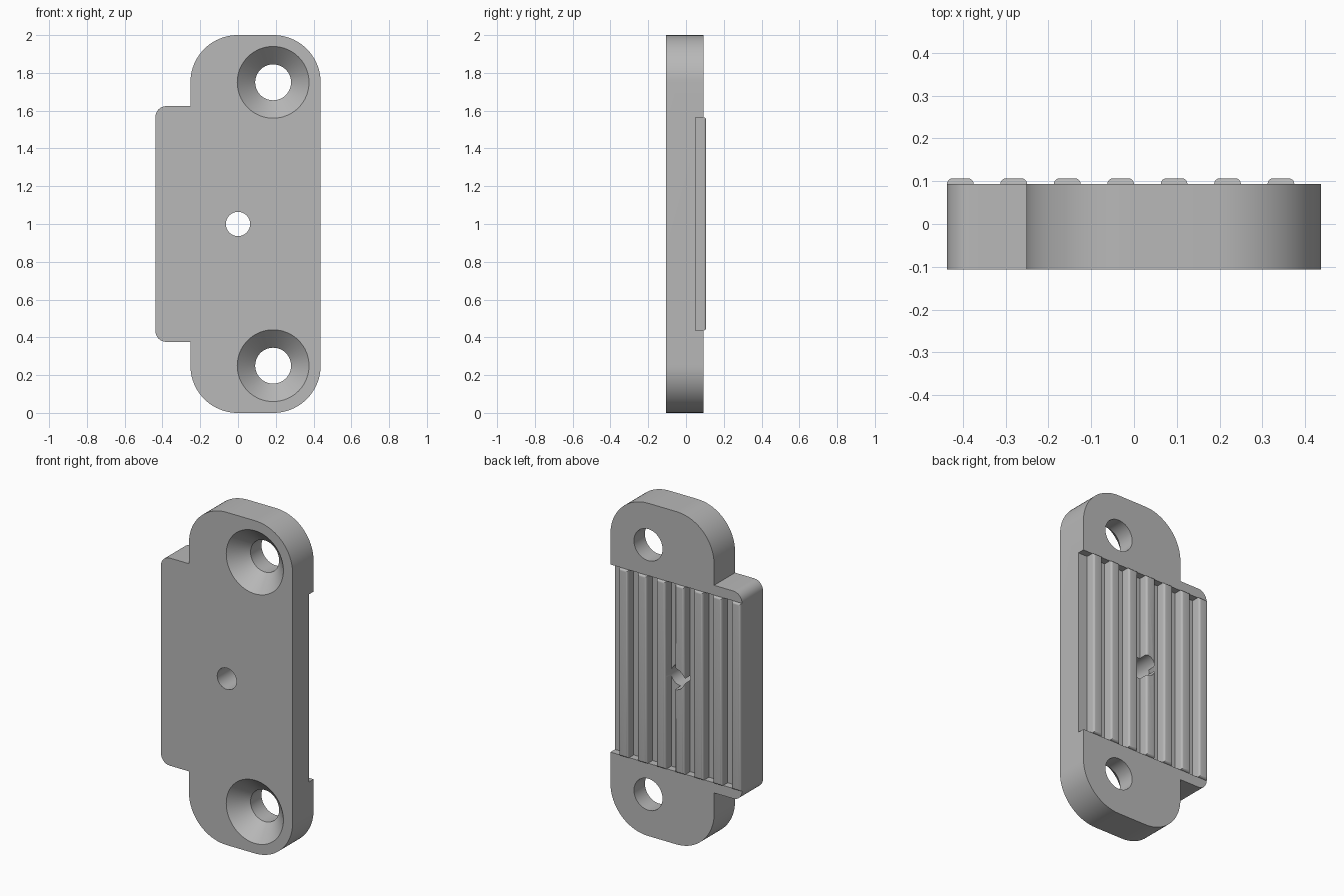
import bpy, bmesh
from math import cos, sin, pi, radians

if "Cube" in bpy.data.objects:
    bpy.data.objects.remove(bpy.data.objects["Cube"], do_unlink=True)

grey = bpy.data.materials.new("plain grey")
grey.use_nodes = True
colour = (0.48, 0.48, 0.48, 1)
grey.diffuse_color = colour
grey.node_tree.nodes["Principled BSDF"].inputs["Base Color"].default_value = colour

FRONT, BACK, FLOOR, RIB_TOP = -0.106, 0.093, 0.05, 0.107
LEFT, RIGHT, SHOULDER = 0.4375, -0.4375, -0.252
LOW, HIGH = 0.437, 1.565          # vertical limits of the ribbed recess


def make_object(name, bm):
    bmesh.ops.recalc_face_normals(bm, faces=bm.faces)
    mesh = bpy.data.meshes.new(name)
    bm.to_mesh(mesh)
    bm.free()
    mesh.materials.append(grey)
    obj = bpy.data.objects.new(name, mesh)
    bpy.context.collection.objects.link(obj)
    return obj


def box(name, x0, x1, y0, y1, z0, z1, top_round=0):
    bm = bmesh.new()
    bmesh.ops.create_cube(bm, size=1)
    for v in bm.verts:
        v.co = (x1 if v.co.x > 0 else x0, y1 if v.co.y > 0 else y0, z1 if v.co.z > 0 else z0)
    if top_round:
        edges = [e for e in bm.edges if all(abs(v.co.y - y1) < 1e-5 for v in e.verts)]
        bmesh.ops.bevel(bm, geom=edges, offset=top_round, segments=5, profile=0.5, affect='EDGES')
    return make_object(name, bm)


def lathe(name, cx, cz, profile, sides=64):
    """Solid of revolution along y; profile is a list of (y, radius)."""
    bm = bmesh.new()
    rings = [[bm.verts.new((cx + r * cos(2 * pi * i / sides), y, cz + r * sin(2 * pi * i / sides)))
              for i in range(sides)] for y, r in profile]
    for a, b in zip(rings, rings[1:]):
        for i in range(sides):
            j = (i + 1) % sides
            bm.faces.new((a[i], a[j], b[j], b[i]))
    bm.faces.new(rings[0])
    bm.faces.new(rings[-1])
    return make_object(name, bm)


def cut(obj, cutters):
    for c in cutters:
        m = obj.modifiers.new("cut", 'BOOLEAN')
        m.operation = 'DIFFERENCE'
        m.solver = 'EXACT'
        m.object = c
    bpy.context.view_layer.update()
    graph = bpy.context.evaluated_depsgraph_get()
    mesh = bpy.data.meshes.new_from_object(obj.evaluated_get(graph))
    obj.modifiers.clear()
    obj.data = mesh


def arc(cx, cz, r, start, steps):
    return [(cx + r * cos(radians(start + 90 * i / steps)),
             cz + r * sin(radians(start + 90 * i / steps))) for i in range(steps + 1)]


# Plate outline: upper half, mirrored about mid height
R, r = 0.25, 0.058
upper = arc(LEFT - R, 2 - R, R, 0, 20) + arc(SHOULDER + R, 2 - R, R, 90, 20)
upper += [(SHOULDER, 1.624)] + arc(RIGHT + r, 1.624 - r, r, 90, 8)
outline = upper + [(x, 2 - z) for x, z in reversed(upper)]
bm = bmesh.new()
face = bm.faces.new([bm.verts.new((x, FRONT, z)) for x, z in outline])
extruded = bmesh.ops.extrude_face_region(bm, geom=[face])
for v in extruded["geom"]:
    if isinstance(v, bmesh.types.BMVert):
        v.co.y = BACK
plate = make_object("plate", bm)

# Recess, countersunk screw holes and centre hole
recess = box("recess_cutter", -0.6, 0.6, FLOOR, 0.2, LOW, HIGH)
sinks = [lathe("screw_hole_cutter", 0.186, z,
               [(FRONT - 0.02, 0.21), (FRONT + 0.095, 0.095), (0.2, 0.095)])
         for z in (0.25, 1.75)]
centre = lathe("centre_hole_cutter", 0, 1, [(-0.2, 0.064), (0.2, 0.064)])
cut(plate, [recess, centre] + sinks)

# Gripping ribs, starting flush with the right edge
parts = [plate]
for i in range(7):
    x = RIGHT + 0.125 * i
    rib = box("rib_%d" % (i + 1), x, x + 0.0625, FLOOR, RIB_TOP, LOW, HIGH, 0.0135)
    if x - 0.064 < 0 < x + 0.0625 + 0.064:
        cut(rib, [centre])
    parts.append(rib)

for c in [recess, centre] + sinks:
    bpy.data.objects.remove(c, do_unlink=True)

# Smooth curved walls, keep edges crisp
bpy.ops.object.select_all(action='DESELECT')
for p in parts:
    p.select_set(True)
bpy.context.view_layer.objects.active = plate
bpy.ops.object.shade_smooth_by_angle(angle=radians(30))
